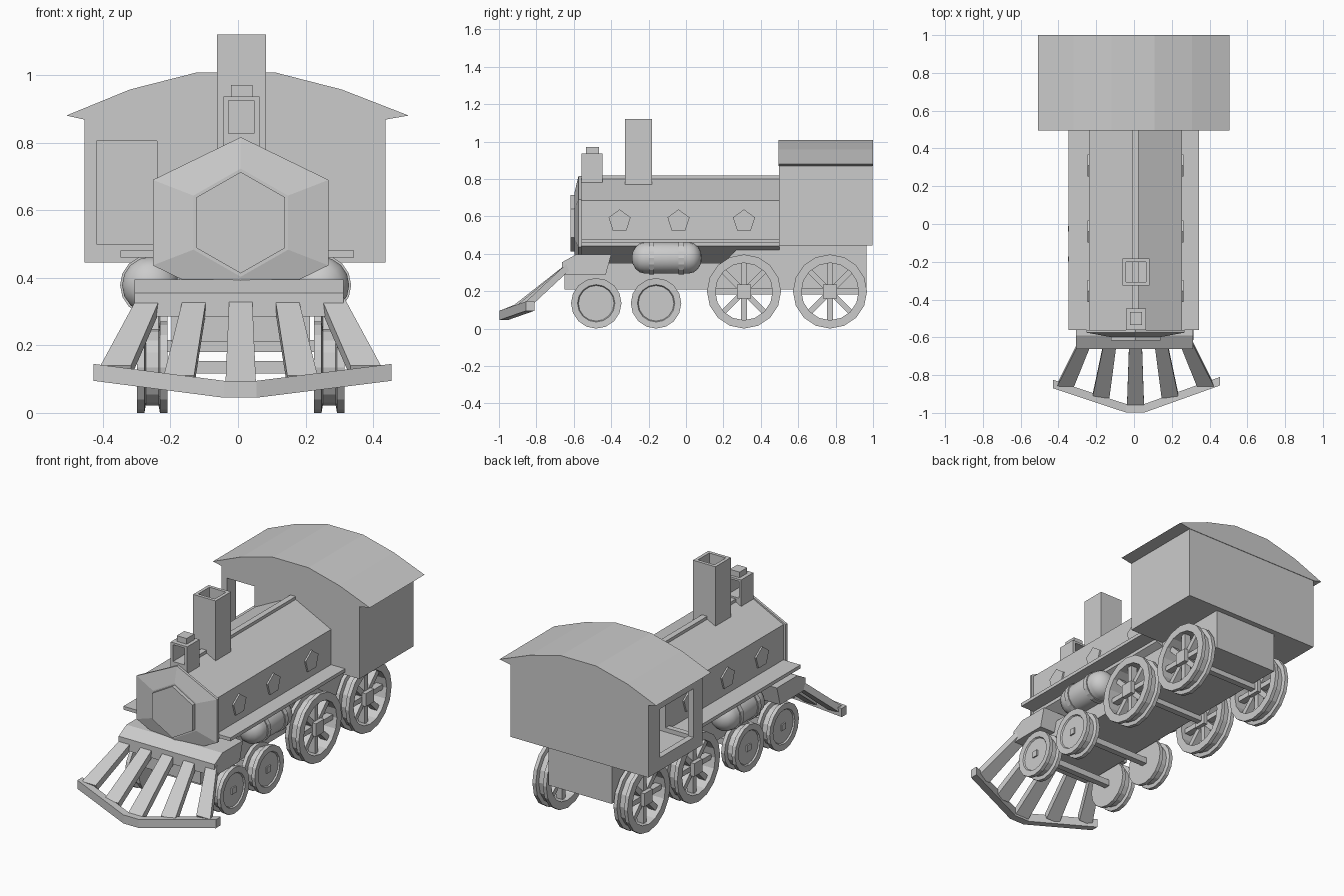
import bpy, bmesh
from math import sin, cos, pi
from mathutils import Vector, Matrix

if "Cube" in bpy.data.objects:
    bpy.data.objects.remove(bpy.data.objects["Cube"])

CX = 0.008  # shared centre line of the locomotive


def make(name, bm):
    bmesh.ops.recalc_face_normals(bm, faces=bm.faces)
    me = bpy.data.meshes.new(name)
    bm.to_mesh(me)
    bm.free()
    ob = bpy.data.objects.new(name, me)
    bpy.context.collection.objects.link(ob)
    return ob


def add_loft(bm, sections):
    """Join equal-sized point loops into a closed solid."""
    rings = [[bm.verts.new(p) for p in s] for s in sections]
    n = len(rings[0])
    for a, b in zip(rings, rings[1:]):
        for i in range(n):
            j = (i + 1) % n
            bm.faces.new((a[i], a[j], b[j], b[i]))
    bm.faces.new(rings[0])
    bm.faces.new(rings[-1])


def add_box(bm, lo, hi):
    add_loft(bm, [[(lo[0], lo[1], z), (hi[0], lo[1], z), (hi[0], hi[1], z), (lo[0], hi[1], z)]
                  for z in (lo[2], hi[2])])


def loft(name, sections):
    bm = bmesh.new()
    add_loft(bm, sections)
    return make(name, bm)


def box(name, lo, hi):
    bm = bmesh.new()
    add_box(bm, lo, hi)
    return make(name, bm)


def prism_x(name, pts, x0, x1):
    return loft(name, [[(x, y, z) for y, z in pts] for x in (x0, x1)])


def prism_y(name, pts, y0, y1):
    return loft(name, [[(x, y, z) for x, z in pts] for y in (y0, y1)])


def add_lathe(bm, pts, center, axis, steps):
    verts = [bm.verts.new(p) for p in pts]
    edges = [bm.edges.new(e) for e in zip(verts, verts[1:])]
    bmesh.ops.spin(bm, geom=verts + edges, cent=center, axis=axis,
                   angle=2 * pi, steps=steps, use_merge=True)
    bmesh.ops.remove_doubles(bm, verts=bm.verts, dist=1e-5)


def cut(ob, lo, hi):
    cutter = box("cutter", lo, hi)
    cutter.hide_render = True
    m = ob.modifiers.new("cut", 'BOOLEAN')
    m.operation, m.solver, m.object = 'DIFFERENCE', 'EXACT', cutter
    bpy.context.view_layer.objects.active = ob
    bpy.ops.object.modifier_apply(modifier=m.name)
    bpy.data.objects.remove(cutter)


def hexagon(y, w, h, zc=0.563):
    return [(CX + w * sin(i * pi / 3) / sin(pi / 3), y, zc + h * cos(i * pi / 3)) for i in range(6)]


# Cab with a front and a side window on the left only
cab = box("cab", (-0.455, 0.497, 0.445), (0.436, 0.997, 0.87))
cut(cab, (-0.42, 0.53, 0.475), (0.40, 0.965, 0.845))
cut(cab, (-0.419, 0.4, 0.50), (-0.24, 0.6, 0.805))
cut(cab, (-0.5, 0.58, 0.52), (-0.4, 0.89, 0.805))
prism_y("cab_roof", [(-0.508, 0.88), (-0.32, 0.957), (-0.12, 1.008), (0.108, 1.008), (0.307, 0.957),
                     (0.505, 0.88), (0.436, 0.868), (-0.455, 0.868)], 0.495, 1.0)

# Boiler, front plate and door
loft("boiler", [hexagon(-0.57, 0.245, 0.245), hexagon(0.5, 0.245, 0.245)])
loft("front_plate", [hexagon(-0.56, 0.26, 0.253), hexagon(-0.575, 0.26, 0.253), hexagon(-0.597, 0.14, 0.16)])
loft("boiler_door", [hexagon(-0.58, 0.131, 0.15), hexagon(-0.618, 0.131, 0.15)])
box("ridge_bar", (CX - 0.017, -0.5, 0.77), (CX + 0.017, 0.5, 0.817))
box("running_boards", (-0.348, -0.56, 0.46), (0.343, 0.5, 0.48))

# Pentagon portholes
for s in (-1, 1):
    for i, y in enumerate((-0.355, -0.04, 0.31)):
        prism_x(f"porthole_{s}_{i}", [(y + 0.062 * sin(k * 2 * pi / 5), 0.575 + 0.062 * cos(k * 2 * pi / 5))
                                      for k in range(5)], CX + s * 0.235, CX + s * 0.254)

# Hollow chimney and open lamp housing
chimney = box("chimney", (-0.062, -0.325, 0.76), (0.083, -0.183, 1.12))
cut(chimney, (-0.043, -0.306, 0.80), (0.064, -0.202, 1.2))
lamp = box("lamp", (-0.043, -0.56, 0.765), (0.064, -0.447, 0.937))
cut(lamp, (-0.028, -0.7, 0.827), (0.047, -0.4, 0.925))
box("lamp_cap", (-0.021, -0.535, 0.93), (0.043, -0.465, 0.97))

# Chassis and chamfered buffer beam
prism_x("chassis", [(-0.65, 0.21), (0.965, 0.21), (0.965, 0.45), (0.3, 0.45), (0.2, 0.35), (-0.65, 0.35)],
        CX - 0.205, CX + 0.205)
prism_x("buffer_beam", [(-0.662, 0.285), (-0.662, 0.355), (-0.59, 0.395), (-0.40, 0.395), (-0.43, 0.285)],
        -0.307, 0.312)

# Cowcatcher: bent bottom bar and slanted slats
loft("cowcatcher_bar", [[(x, y, z), (x, y, z + 0.05), (x, y + 0.045, z + 0.05), (x, y + 0.045, z)]
                        for x, y, z in ((-0.428, -0.87, 0.095), (-0.042, -0.998, 0.045),
                                        (0.055, -0.998, 0.045), (0.455, -0.855, 0.095))])
for i, (xt, xb, yb, zb) in enumerate(((-0.27, -0.37, -0.86, 0.125), (-0.135, -0.183, -0.92, 0.095),
                                      (0, 0, -0.965, 0.075), (0.135, 0.183, -0.92, 0.095),
                                      (0.27, 0.37, -0.86, 0.125))):
    loft(f"cowcatcher_slat_{i}", [[(CX + x - w, y, z), (CX + x + w, y, z),
                                   (CX + x + w, y + 0.015, z - 0.035), (CX + x - w, y + 0.015, z - 0.035)]
                                  for x, y, z, w in ((xt, -0.64, 0.345, 0.034), (xb, yb, zb + 0.015, 0.045))])

# Wheels: grooved rims, spoked at the rear, solid at the front
for s in (-1, 1):
    for i, (y, r, spoked) in enumerate(((-0.48, 0.135, False), (-0.16, 0.135, False),
                                        (0.31, 0.198, True), (0.77, 0.198, True))):
        x0 = CX + s * 0.262
        tread = [(0.045, r), (0.023, r), (0.019, r - 0.022), (-0.019, r - 0.022), (-0.023, r), (-0.045, r)]
        if spoked:
            prof = [(0.045, r - 0.045)] + tread + [(-0.045, r - 0.045), (0.045, r - 0.045)]
        else:
            prof = [(0.035, 0), (0.035, 0.095), (0.043, 0.1)] + tread + [(-0.045, 0)]
        bm = bmesh.new()
        add_lathe(bm, [(x0 + s * t, y, r + q) for t, q in prof], (x0, y, r), (1, 0, 0), 16)
        h = 0.038 if spoked else 0.018
        add_box(bm, (x0 - 0.043, y - h, r - h), (x0 + 0.043, y + h, r + h))
        if spoked:
            for k in range(8):
                old = set(bm.verts)
                add_box(bm, (x0 - 0.02, y - 0.015, r + 0.02), (x0 + 0.02, y + 0.015, 2 * r - 0.035))
                bmesh.ops.rotate(bm, verts=[v for v in bm.verts if v not in old], cent=(x0, y, r),
                                 matrix=Matrix.Rotation(k * pi / 4, 3, 'X'))
        make(f"wheel_{s}_{i}", bm)
        if s == 1:
            box(f"axle_{i}", (CX - 0.26, y - 0.018, r - 0.018), (CX + 0.26, y + 0.018, r + 0.018))

# Side tanks with domed ends and bands
for s in (-1, 1):
    x0, zc, R = -0.007 + s * 0.252, 0.378, 0.084
    arc = [(0.07 * sin(k * pi / 8), R * cos(k * pi / 8)) for k in range(5)]
    prof = [(-0.22 - d, q) for d, q in reversed(arc)] + [(0.015 + d, q) for d, q in arc]
    bm = bmesh.new()
    add_lathe(bm, [(x0, y, zc + q) for y, q in prof], (x0, 0, zc), (0, 1, 0), 16)
    tank = make(f"side_tank_{s}", bm)
    for p in tank.data.polygons:
        p.use_smooth = True
    for i, y in enumerate((-0.185, -0.025)):
        bm = bmesh.new()
        add_lathe(bm, [(x0, y + t, zc + q) for t, q in ((-0.014, R - 0.01), (-0.014, R + 0.006), (0.014, R + 0.006),
                                                       (0.014, R - 0.01))], (x0, 0, zc), (0, 1, 0), 16)
        make(f"tank_band_{s}_{i}", bm)
